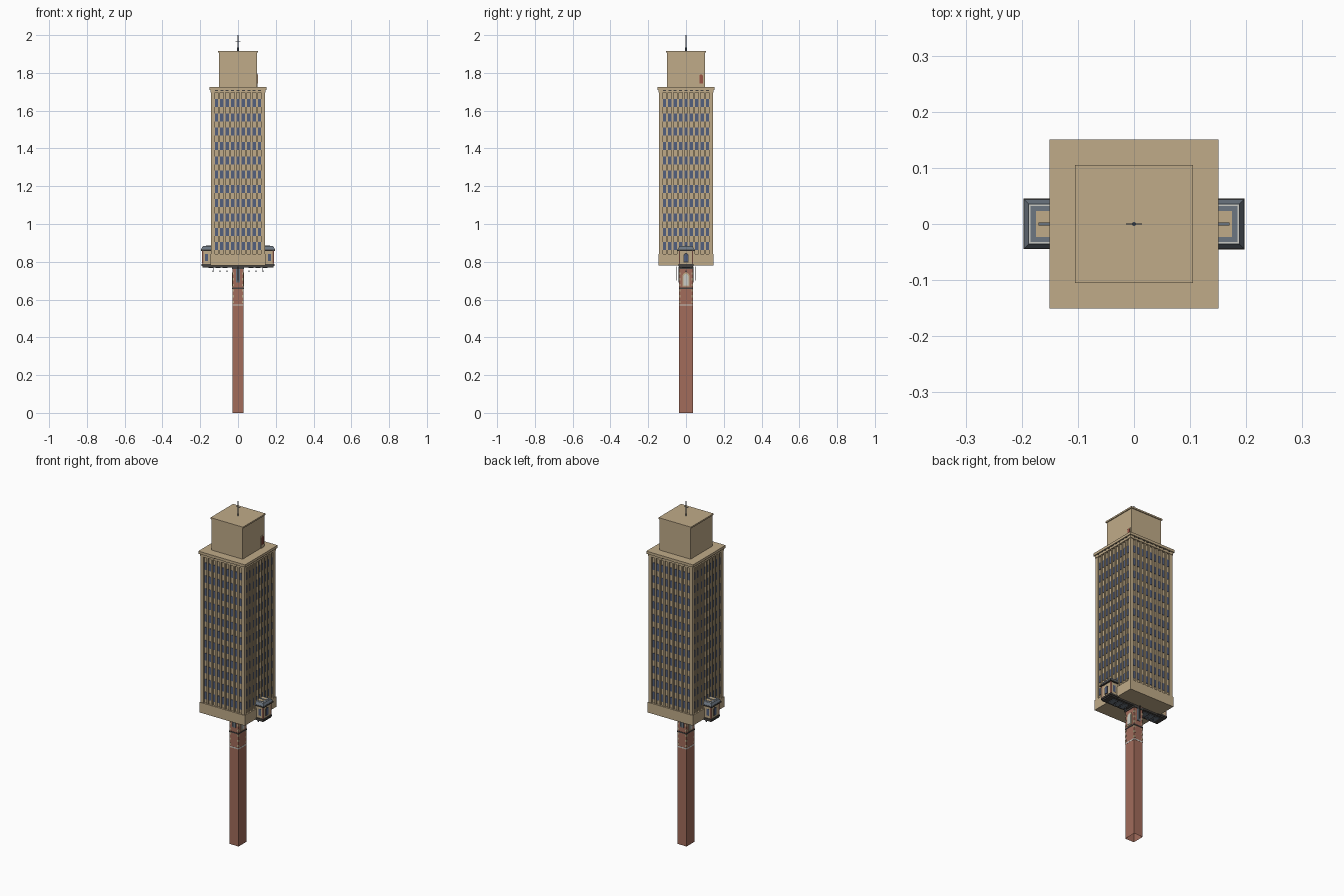
import bpy, bmesh, math
from mathutils import Matrix

if "Cube" in bpy.data.objects:
    bpy.data.objects.remove(bpy.data.objects["Cube"])


def material(name, rgb):
    m = bpy.data.materials.new(name)
    m.diffuse_color = (*rgb, 1)
    m.use_nodes = True
    m.node_tree.nodes["Principled BSDF"].inputs["Base Color"].default_value = m.diffuse_color
    return m


TAN = material("tan stone", (0.53, 0.41, 0.25))
BRICK = material("red brick", (0.36, 0.15, 0.105))
GLASS = material("blue glass", (0.085, 0.115, 0.21))
SLATE = material("slate grey", (0.15, 0.18, 0.22))
DARK = material("dark bronze", (0.06, 0.055, 0.05))
LIGHT = material("pale trim", (0.6, 0.6, 0.56))
RED = material("red door", (0.32, 0.09, 0.06))


def boxes(name, mat, items, turns=(0,), open_bottom=False):
    """Boxes given as (x0, x1, y0, y1, z0, z1), repeated at angles around z."""
    bm = bmesh.new()
    for turn in turns:
        rot = Matrix.Rotation(turn, 4, "Z")
        for x0, x1, y0, y1, z0, z1 in items:
            t = Matrix.Translation(((x0 + x1) / 2, (y0 + y1) / 2, (z0 + z1) / 2))
            s = Matrix.Diagonal((x1 - x0, y1 - y0, z1 - z0, 1))
            bmesh.ops.create_cube(bm, size=1, matrix=rot @ t @ s)
    if open_bottom:
        bm.normal_update()
        bmesh.ops.delete(bm, geom=[f for f in bm.faces if f.normal.z < -0.9],
                         context="FACES")
    return finish(name, mat, bm)


def finish(name, mat, bm):
    me = bpy.data.meshes.new(name)
    bm.to_mesh(me)
    bm.free()
    me.materials.append(mat)
    ob = bpy.data.objects.new(name, me)
    bpy.context.collection.objects.link(ob)
    return ob


def square(h, z0, z1):
    return (-h, h, -h, h, z0, z1)


def arch(name, mat, width, z0, z1, x0, x1, y=0, turns=(0,)):
    """Round-headed panel facing x."""
    r = width / 2
    prof = [(-r, z0), (r, z0)]
    prof += [(r * math.cos(a), z1 - r + r * math.sin(a))
             for a in [math.pi * i / 8 for i in range(9)]]
    bm = bmesh.new()
    for turn in turns:
        rot = Matrix.Rotation(turn, 4, "Z")
        f = bm.faces.new([bm.verts.new((x0, y + p, z)) for p, z in prof])
        new = bmesh.ops.extrude_face_region(bm, geom=[f])["geom"]
        vs = [v for v in new if isinstance(v, bmesh.types.BMVert)]
        bmesh.ops.translate(bm, verts=vs, vec=(x1 - x0, 0, 0))
        bmesh.ops.transform(bm, matrix=rot, verts=list(f.verts) + vs)
    bmesh.ops.recalc_face_normals(bm, faces=bm.faces)
    return finish(name, mat, bm)


QUARTERS = [i * math.pi / 2 for i in range(4)]
HALVES = (0, math.pi)

# Main tower: recessed core, base, cornice
boxes("tower_core", TAN, [square(0.134, 0.79, 1.715)])
boxes("tower_base", TAN, [square(0.146, 0.78, 0.84)])
boxes("tower_cornice", TAN, [square(0.145, 1.695, 1.712), square(0.151, 1.71, 1.725)])

# Pilasters between nine window columns, on all four sides
PITCH, WIN = 0.0285, 0.018
piers = []
for i in range(10):
    c = (i - 4.5) * PITCH
    piers.append((c - 0.0052, c + 0.0052, -0.142, -0.13, 0.83, 1.70))
boxes("pilasters", TAN, piers, QUARTERS)
boxes("corner_piers", TAN, [(0.128, 0.142, -0.142, -0.128, 0.83, 1.70)], QUARTERS)
boxes("cornice_dentils", DARK,
      [((i - 4) * PITCH - 0.008, (i - 4) * PITCH + 0.008, -0.1458, -0.14, 1.705, 1.709)
       for i in range(9)], QUARTERS)

# Window grid
windows = []
for row in range(11):
    z = 0.883 + row * 0.0757
    for i in range(9):
        c = (i - 4) * PITCH
        windows.append((c - WIN / 2, c + WIN / 2, -0.136, -0.132, z - 0.021, z + 0.021))
boxes("windows", GLASS, windows, QUARTERS)

# Penthouse with cap, door and mast
boxes("penthouse", TAN, [square(0.1, 1.72, 1.91)])
boxes("penthouse_cap", TAN, [square(0.105, 1.907, 1.916)])
arch("penthouse_door_frame", TAN, 0.026, 1.725, 1.798, 0.098, 0.103, y=0.08)
arch("penthouse_door", RED, 0.019, 1.745, 1.792, 0.1, 0.105, y=0.08)
bm = bmesh.new()
for r, z0, z1 in ((0.0022, 1.91, 2.0), (0.004, 1.915, 1.935)):
    bmesh.ops.create_cone(bm, cap_ends=True, segments=8, radius1=r, radius2=r,
                          depth=z1 - z0, matrix=Matrix.Translation((0, 0, (z0 + z1) / 2)))
finish("mast", SLATE, bm)
boxes("mast_crossbar", SLATE, [(-0.014, 0.014, -0.001, 0.001, 1.964, 1.966)])

# Side bays, mirrored by a half turn
boxes("bay_body", TAN, [(0.13, 0.188, -0.036, 0.036, 0.783, 0.865)], HALVES)
boxes("bay_trim", BRICK, [(0.183, 0.190, s * 0.0345 - 0.0035, s * 0.0345 + 0.0035, 0.79, 0.862)
                          for s in (-1, 1)], HALVES)
boxes("bay_sill", DARK, [(0.13, 0.193, -0.04, 0.04, 0.778, 0.788)], HALVES)
arch("bay_window_frame", DARK, 0.026, 0.797, 0.846, 0.187, 0.1895, turns=HALVES)
arch("bay_window", GLASS, 0.019, 0.801, 0.842, 0.188, 0.191, turns=HALVES)
boxes("bay_side_window", GLASS, [(0.158, 0.174, -0.037, 0.037, 0.803, 0.842)], HALVES)
boxes("bay_eave", DARK, [(0.13, 0.197, -0.045, 0.045, 0.858, 0.866)], HALVES)

# Sloped bay roofs with stepped flat tops
bm = bmesh.new()
for turn in HALVES:
    ring = []
    for inset, z in ((0, 0.864), (0.009, 0.880)):
        ring.append([bm.verts.new((x, y, z)) for x, y in (
            (0.13, -0.045 + inset), (0.197 - inset, -0.045 + inset),
            (0.197 - inset, 0.045 - inset), (0.13, 0.045 - inset))])
    for i in range(4):
        j = (i + 1) % 4
        bm.faces.new((ring[0][i], ring[0][j], ring[1][j], ring[1][i]))
    bm.faces.new(ring[1])
    bmesh.ops.rotate(bm, verts=ring[0] + ring[1], matrix=Matrix.Rotation(turn, 3, "Z"))
finish("bay_roof", SLATE, bm)
for name, mat, inset, z in (("roof_line", LIGHT, 0.010, 0.8815),
                            ("roof_ring", SLATE, 0.0125, 0.8825),
                            ("roof_centre", TAN, 0.022, 0.884)):
    boxes(name, mat, [(0.13, 0.197 - inset, -0.045 + inset, 0.045 - inset, 0.878, z)], HALVES)
boxes("roof_ridge", SLATE, [(0.14, 0.17, -0.003, 0.003, 0.88, 0.887)], HALVES)

# Walkway beam under the tower with hanging lamps
boxes("under_beam", DARK, [(-0.188, 0.188, -0.036, 0.036, 0.771, 0.783)])
boxes("under_beam_panels", SLATE,
      [(s * (0.055 + i * 0.037), s * (0.083 + i * 0.037), -0.022, 0.022, 0.768, 0.773)
       if s > 0 else
       (-(0.083 + i * 0.037), -(0.055 + i * 0.037), -0.022, 0.022, 0.768, 0.773)
       for s in (-1, 1) for i in range(3)])
lamps = []
for x in (0.058, 0.095, 0.132):
    lamps += [(x - 0.001, x + 0.001, -0.001, 0.001, 0.75, 0.773),
              (x - 0.003, x + 0.003, -0.003, 0.003, 0.745, 0.753)]
boxes("hanging_lamps", SLATE, lamps, HALVES)

# Brick shaft, open below, with bands and corner stones
SX, SY = 0.029, 0.036
boxes("shaft", BRICK, [(-SX, SX, -SY, SY, 0, 0.78)], open_bottom=True)


def band(name, mat, out, z0, z1):
    boxes(name, mat, [(-SX - out, SX + out, -SY - out, SY + out, z0, z1)])


band("shaft_lower_band", LIGHT, 0.001, 0.568, 0.575)
band("shaft_middle_band", DARK, 0.002, 0.656, 0.663)
band("shaft_top_collar", DARK, 0.003, 0.762, 0.774)
quoins = []
for i in range(6):
    z = 0.582 + i * 0.03
    for sx in (-1, 1):
        for sy in (-1, 1):
            cx, cy = sx * (SX - 0.0035), sy * (SY - 0.0035)
            quoins.append((cx - 0.0045, cx + 0.0045, cy - 0.0045, cy + 0.0045, z, z + 0.011))
boxes("shaft_corner_stones", TAN, quoins)

# Shaft openings: tall glazing front and back, framed panel on the sides
boxes("shaft_glazing", SLATE, [(-0.011, 0.011, -SY - 0.002, SY + 0.002, 0.69, 0.765)])
boxes("shaft_glazing_bar", DARK, [(-0.002, 0.002, -SY - 0.003, SY + 0.003, 0.69, 0.765)])
arch("shaft_panel_frame", TAN, 0.036, 0.668, 0.743, 0.027, 0.031, turns=HALVES)
arch("shaft_panel", LIGHT, 0.024, 0.675, 0.735, 0.028, 0.033, turns=HALVES)

# Slim lantern posts beside the shaft
boxes("lantern_posts", DARK,
      [(-0.0015, 0.0015, s * 0.048 - 0.0015, s * 0.048 + 0.0015, 0.70, 0.775)
       for s in (-1, 1)])
